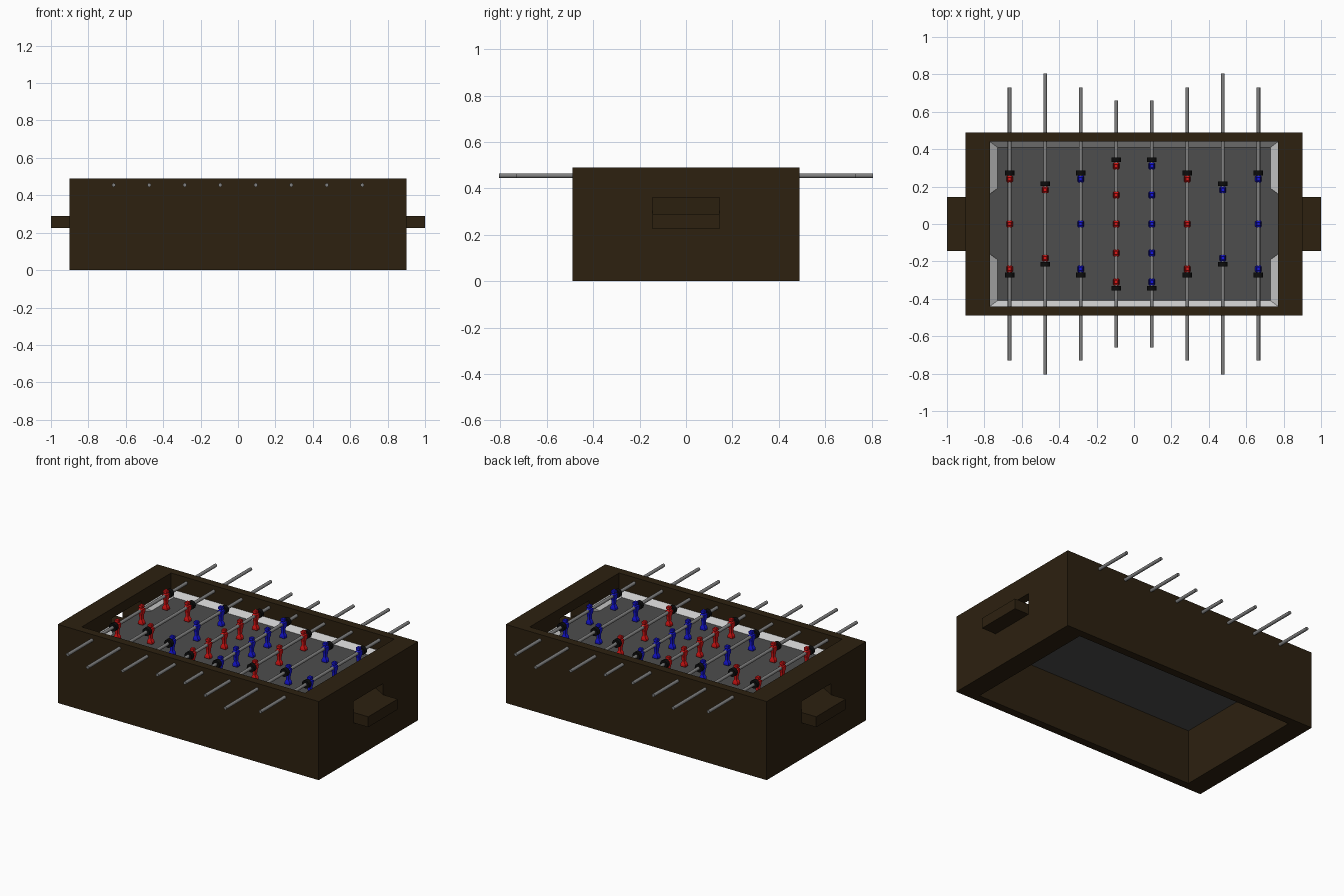
import bpy, bmesh
from math import pi
from mathutils import Matrix

if "Cube" in bpy.data.objects:
    bpy.data.objects.remove(bpy.data.objects["Cube"])


def mat(name, r, g, b):
    m = bpy.data.materials.new(name)
    m.diffuse_color = (r, g, b, 1)
    m.use_nodes = True
    m.node_tree.nodes["Principled BSDF"].inputs["Base Color"].default_value = m.diffuse_color
    return m


WOOD = mat("dark_wood", .026, .015, .005)
FIELD = mat("field_grey", .075, .075, .075)
LIGHT = mat("ramp_light_grey", .6, .6, .6)
STEEL = mat("steel", .22, .22, .22)
BLACK = mat("rubber_black", .004, .004, .004)
RED = mat("red", .75, .008, .008)
BLUE = mat("blue", .008, .008, .75)


def make(name, bm, material):
    bmesh.ops.recalc_face_normals(bm, faces=bm.faces)
    me = bpy.data.meshes.new(name)
    bm.to_mesh(me)
    bm.free()
    me.materials.append(material)
    ob = bpy.data.objects.new(name, me)
    bpy.context.collection.objects.link(ob)
    return ob


def loft(bm, rings):
    """Skin a list of point rings, closing both ends."""
    vs = [[bm.verts.new(p) for p in r] for r in rings]
    n = len(vs[0])
    for a, b in zip(vs, vs[1:]):
        for i in range(n):
            j = (i + 1) % n
            bm.faces.new((a[i], a[j], b[j], b[i]))
    bm.faces.new(vs[0])
    bm.faces.new(vs[-1])


def rect(x, y, z):
    return [(-x, -y, z), (x, -y, z), (x, y, z), (-x, y, z)]


def box(name, x0, x1, y, z0, z1, material):
    bm = bmesh.new()
    loft(bm, [[(x0, -y, z), (x1, -y, z), (x1, y, z), (x0, y, z)] for z in (z0, z1)])
    return make(name, bm, material)


def rod_cylinder(bm, r, length, y, sides):
    bmesh.ops.create_cone(bm, cap_ends=True, segments=sides, radius1=r, radius2=r, depth=length,
                          matrix=Matrix.Translation((0, y, 0)) @ Matrix.Rotation(pi / 2, 4, 'X'))


def smooth(ob):
    for p in ob.data.polygons:
        p.use_smooth = len(p.vertices) == 4


# cabinet: open rectangular frame
bm = bmesh.new()
rings = [[bm.verts.new(p) for p in rect(*r)]
         for r in ((.90, .49, 0), (.90, .49, .49), (.77, .44, .49), (.77, .44, 0))]
for k in range(4):
    a, b = rings[k], rings[(k + 1) % 4]
    for i in range(4):
        j = (i + 1) % 4
        bm.faces.new((a[i], a[j], b[j], b[i]))
cabinet = make("cabinet", bm, WOOD)

# sloped goal chutes cut through both end walls
FLOOR, GOAL_Y, GOAL_H = .36, .145, .07
bm = bmesh.new()
for s in (-1, 1):
    def zf(x):
        return FLOOR - (x - .77) * GOAL_H / .13
    prof = [(.75, zf(.75)), (.92, zf(.92)), (.92, zf(.92) + GOAL_H), (.75, zf(.75) + GOAL_H)]
    loft(bm, [[(s * x, y, z) for x, z in prof] for y in (-GOAL_Y, GOAL_Y)])
cutter = make("goal_cutter", bm, WOOD)
cutter.hide_render = True
mod = cabinet.modifiers.new("goals", 'BOOLEAN')
mod.object = cutter
mod.operation = 'DIFFERENCE'
mod.solver = 'EXACT'
dg = bpy.context.evaluated_depsgraph_get()
cut_mesh = bpy.data.meshes.new_from_object(cabinet.evaluated_get(dg))
cabinet.modifiers.clear()
cabinet.data = cut_mesh
bpy.data.objects.remove(cutter)

# ball trays outside the goals
box("ball_tray_right", .90, 1.0, GOAL_Y, .225, .29, WOOD)
box("ball_tray_left", -1.0, -.90, GOAL_Y, .225, .29, WOOD)

# playing field
box("playing_field", -.77, .77, .44, .343, FLOOR, FIELD)

# sloped ramps around the field, mitred at the corners
RAMP_H = .03


def ramp(bm, toe_a, wall_a, toe_b, wall_b):
    loft(bm, [[(*t, FLOOR), (*w, FLOOR), (*w, FLOOR + RAMP_H)]
              for t, w in ((toe_a, wall_a), (toe_b, wall_b))])


bm = bmesh.new()
for s in (-1, 1):
    ramp(bm, (-.73, s * .41), (-.77, s * .44), (.73, s * .41), (.77, s * .44))
    for e in (-1, 1):
        ramp(bm, (e * .73, s * .41), (e * .77, s * .44), (e * .73, s * .19), (e * .77, s * .16))
make("field_ramps", bm, LIGHT)

# player figure: square-section loft (half x, half y, height from rod axis)
FIGURE = [(.017, .013, -.086), (.017, .013, -.072), (.008, .010, -.056), (.009, .012, -.030),
          (.013, .017, -.014), (.014, .018, .008), (.008, .009, .014), (.012, .012, .018),
          (.012, .012, .032), (.008, .008, .035)]


def figure_mesh(name, material):
    b = bmesh.new()
    loft(b, [rect(*r) for r in FIGURE])
    ob = make(name, b, material)
    me = ob.data
    bpy.data.objects.remove(ob)
    return me


RED_MESH = figure_mesh("red_player", RED)
BLUE_MESH = figure_mesh("blue_player", BLUE)

# rods with their players and bumpers
ROD_Z = .455
ROWS = {  # distance along table index: player count, spacing, rod half length
    3: (3, .24, .73), 2: (2, .365, .805), 1: (3, .24, .73), 0: (5, .155, .66)}
COLOURS = "RRBRBRBB"
for i, c in enumerate(COLOURS):
    x = (i - 3.5) * .19
    count, gap, half = ROWS[i - 4 if i > 3 else 3 - i]
    bm = bmesh.new()
    rod_cylinder(bm, .010, 2 * half, 0, 16)
    rod = make(f"rod_{i + 1}", bm, STEEL)
    bm = bmesh.new()
    edge = (count - 1) / 2 * gap + .033
    for s in (-1, 1):
        rod_cylinder(bm, .025, .025, s * edge, 16)
    bumpers = make(f"bumpers_{i + 1}", bm, BLACK)
    for ob in (rod, bumpers):
        ob.location = (x, 0, ROD_Z)
        smooth(ob)
    for k in range(count):
        p = bpy.data.objects.new(f"player_{i + 1}_{k + 1}", RED_MESH if c == "R" else BLUE_MESH)
        p.location = (x, (k - (count - 1) / 2) * gap, ROD_Z)
        bpy.context.collection.objects.link(p)
